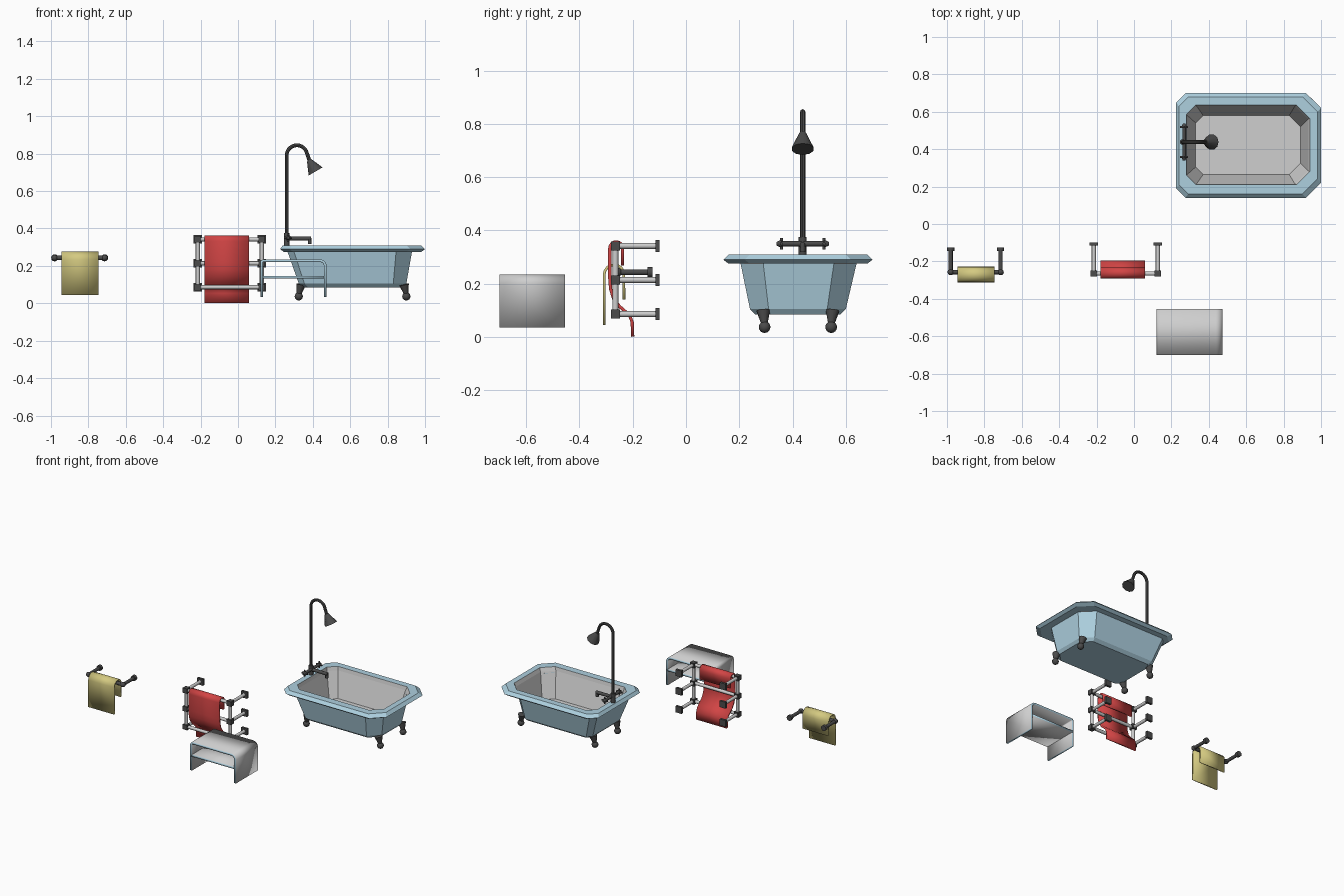
import bpy, bmesh, math
from mathutils import Vector

cube = bpy.data.objects.get("Cube")
if cube:
    bpy.data.objects.remove(cube, do_unlink=True)


def material(name, rgb):
    m = bpy.data.materials.new(name)
    m.use_nodes = True
    m.diffuse_color = (*rgb, 1)
    m.node_tree.nodes["Principled BSDF"].inputs["Base Color"].default_value = (*rgb, 1)
    return m


blue = material("pale_blue", (0.42, 0.63, 0.74))
grey = material("light_grey", (0.62, 0.62, 0.62))
dark = material("dark_metal", (0.07, 0.07, 0.07))
red = material("red_cloth", (0.65, 0.06, 0.06))
yellow = material("yellow_cloth", (0.66, 0.59, 0.22))


def finish(name, bm, mats, smooth=True):
    bmesh.ops.recalc_face_normals(bm, faces=bm.faces)
    me = bpy.data.meshes.new(name)
    bm.to_mesh(me)
    bm.free()
    for m in mats:
        me.materials.append(m)
    ob = bpy.data.objects.new(name, me)
    bpy.context.collection.objects.link(ob)
    if smooth:
        smooth_edges(ob)
    return ob


def smooth_edges(ob):
    bpy.ops.object.select_all(action='DESELECT')
    ob.select_set(True)
    bpy.context.view_layer.objects.active = ob
    bpy.ops.object.shade_smooth_by_angle(angle=math.radians(40))


def box(name, centre, size, mat):
    bm = bmesh.new()
    bmesh.ops.create_cube(bm, size=1)
    for v in bm.verts:
        v.co = Vector(c + a * s for c, a, s in zip(centre, v.co, size))
    return finish(name, bm, [mat], False)


def rod(name, a, b, r, mat, r2=None, sides=12):
    a, b = Vector(a), Vector(b)
    bm = bmesh.new()
    bmesh.ops.create_cone(bm, cap_ends=True, segments=sides, radius1=r,
                          radius2=r if r2 is None else r2, depth=(b - a).length)
    turn = (b - a).to_track_quat('Z', 'Y')
    for v in bm.verts:
        v.co = turn @ v.co + (a + b) / 2
    return finish(name, bm, [mat])


def ball(name, centre, r, mat):
    bm = bmesh.new()
    bmesh.ops.create_uvsphere(bm, u_segments=12, v_segments=8, radius=r)
    bmesh.ops.translate(bm, verts=bm.verts, vec=centre)
    return finish(name, bm, [mat])


def arc(u, v, r, start, end, n=8):
    angles = [math.radians(start + (end - start) * i / n) for i in range(n + 1)]
    return [(u + r * math.cos(a), v + r * math.sin(a)) for a in angles]


def sheet(name, path, place, lo, hi, thick, mats):
    # sweep a thin profile between lo and hi along one axis
    bm = bmesh.new()
    rows = [[bm.verts.new(place(u, v, t)) for t in (lo, hi)] for u, v in path]
    for p, q in zip(rows, rows[1:]):
        bm.faces.new((p[0], p[1], q[1], q[0]))
    ob = finish(name, bm, mats)
    mod = ob.modifiers.new("thickness", 'SOLIDIFY')
    mod.thickness, mod.offset = thick, 0
    mod.material_offset_rim = len(mats) - 1
    return ob


def along_x(u, v, t):
    return (t, u, v)


def along_y(u, v, t):
    return (u, t, v)


# Bathtub: lofted eight-sided rings, outside up, over the rim, down inside
def ring(bm, x0, x1, y0, y1, cl, cr, z):
    pts = [(x0 + cl, y0), (x1 - cr, y0), (x1, y0 + cr), (x1, y1 - cr),
           (x1 - cr, y1), (x0 + cl, y1), (x0, y1 - cl), (x0, y0 + cl)]
    return [bm.verts.new((x, y, z)) for x, y in pts]


rings = [
    (0.345, 0.885, 0.26, 0.58, 0.03, 0.06, 0.085),
    (0.325, 0.90, 0.24, 0.60, 0.03, 0.07, 0.105),
    (0.265, 0.93, 0.205, 0.64, 0.035, 0.085, 0.275),
    (0.245, 0.98, 0.16, 0.68, 0.05, 0.08, 0.275),
    (0.225, 1.0, 0.14, 0.70, 0.05, 0.08, 0.29),
    (0.24, 0.98, 0.16, 0.68, 0.05, 0.08, 0.31),
    (0.28, 0.94, 0.21, 0.635, 0.05, 0.07, 0.31),
    (0.285, 0.93, 0.215, 0.63, 0.05, 0.07, 0.285),
    (0.33, 0.89, 0.265, 0.58, 0.04, 0.06, 0.115),
]
bm = bmesh.new()
loops = [ring(bm, *r) for r in rings]
bm.faces.new(loops[0])
for k, (p, q) in enumerate(zip(loops, loops[1:])):
    for i in range(8):
        j = (i + 1) % 8
        bm.faces.new((p[i], p[j], q[j], q[i])).material_index = int(k >= 6)
bm.faces.new(loops[-1]).material_index = 1
finish("bathtub", bm, [blue, grey], False)

# Claw feet
for x, sx in ((0.325, 1), (0.90, -1)):
    for y, sy in ((0.295, 1), (0.545, -1)):
        ball("foot_ball", (x, y, 0.037), 0.022, dark)
        rod("foot_leg", (x, y, 0.045), (x + sx * 0.012, y - sy * 0.005, 0.1),
            0.011, dark, 0.026)

# Shower pipe and head
path = [(0.26, 0.31)] + arc(0.315, 0.79, 0.055, 180, 25, 12) + [(0.385, 0.755)]
curve = bpy.data.curves.new("shower_pipe", 'CURVE')
curve.dimensions = '3D'
curve.bevel_depth, curve.bevel_resolution, curve.use_fill_caps = 0.01, 2, True
spline = curve.splines.new('POLY')
spline.points.add(len(path) - 1)
for p, (x, z) in zip(spline.points, path):
    p.co = (x, 0.438, z, 1)
curve.materials.append(dark)
pipe = bpy.data.objects.new("shower_pipe", curve)
bpy.context.collection.objects.link(pipe)
bpy.ops.object.select_all(action='DESELECT')
pipe.select_set(True)
bpy.context.view_layer.objects.active = pipe
bpy.ops.object.convert(target='MESH')
smooth_edges(pipe)
rod("shower_head", (0.38, 0.438, 0.765), (0.415, 0.438, 0.705), 0.013, dark, 0.043, 10)

# Taps and spout
rod("tap_base", (0.26, 0.438, 0.305), (0.26, 0.438, 0.375), 0.015, dark)
rod("tap_bar", (0.268, 0.36, 0.35), (0.268, 0.516, 0.35), 0.01, dark)
rod("spout", (0.26, 0.438, 0.346), (0.39, 0.438, 0.346), 0.011, dark)
rod("spout_tip", (0.383, 0.438, 0.35), (0.383, 0.438, 0.318), 0.01, dark)
for s in (-1, 1):
    y = 0.438 + s * 0.08
    rod("tap_spoke", (0.268, y, 0.328), (0.268, y, 0.372), 0.006, dark)
    rod("tap_spoke", (0.246, y, 0.35), (0.29, y, 0.35), 0.006, dark)
    rod("tap_knob", (0.268, y, 0.35), (0.268, y + s * 0.018, 0.35), 0.015, dark, 0.007)

# Three-tier towel rack
levels = (0.342, 0.214, 0.086)
for x in (-0.215, 0.127):
    rod("rack_post", (x, -0.265, levels[2]), (x, -0.265, levels[0]), 0.011, grey)
    for z in levels:
        box("rack_joint", (x, -0.265, z), (0.034, 0.034, 0.034), dark)
        rod("rack_arm", (x, -0.265, z), (x, -0.11, z), 0.011, grey)
        box("rack_wall_plate", (x, -0.107, z), (0.045, 0.016, 0.045), dark)
for z in levels:
    rod("rack_rail", (-0.215, -0.265, z), (0.127, -0.265, z), 0.011, grey)

# Red towel draped over the top rail and behind the lowest
drape = ([(-0.238, 0.268)] + arc(-0.262, 0.333, 0.024, 0, 180)
         + [(-0.286, 0.22), (-0.283, 0.18), (-0.272, 0.145), (-0.25, 0.115), (-0.225, 0.093),
            (-0.21, 0.077), (-0.202, 0.055), (-0.20, 0.001)])
sheet("red_towel", drape, along_x, -0.18, 0.058, 0.012, [red])

# Single towel bar
rod("towel_bar", (-0.98, -0.257, 0.243), (-0.713, -0.257, 0.243), 0.012, dark)
for x in (-0.98, -0.713):
    ball("bar_end", (x, -0.257, 0.243), 0.017, dark)
    rod("bar_arm", (x, -0.257, 0.243), (x, -0.13, 0.243), 0.011, dark)
    rod("bar_wall_plate", (x, -0.145, 0.243), (x, -0.125, 0.243), 0.019, dark)

# Yellow towel
drape = [(-0.233, 0.14)] + arc(-0.27, 0.234, 0.037, 0, 180) + [(-0.307, 0.045)]
sheet("yellow_towel", drape, along_x, -0.945, -0.745, 0.01, [yellow])

# Bath stool with a shelf, coloured edges
frame = ([(0.126, 0.035)] + arc(0.138, 0.216, 0.012, 180, 90, 4)
         + arc(0.437, 0.198, 0.03, 90, 0, 8) + [(0.467, 0.035)])
sheet("stool_frame", frame, along_y, -0.70, -0.455, 0.014, [grey, blue])
sheet("stool_shelf", [(0.126, 0.14), (0.467, 0.14)], along_y, -0.70, -0.455, 0.014, [grey, blue])
